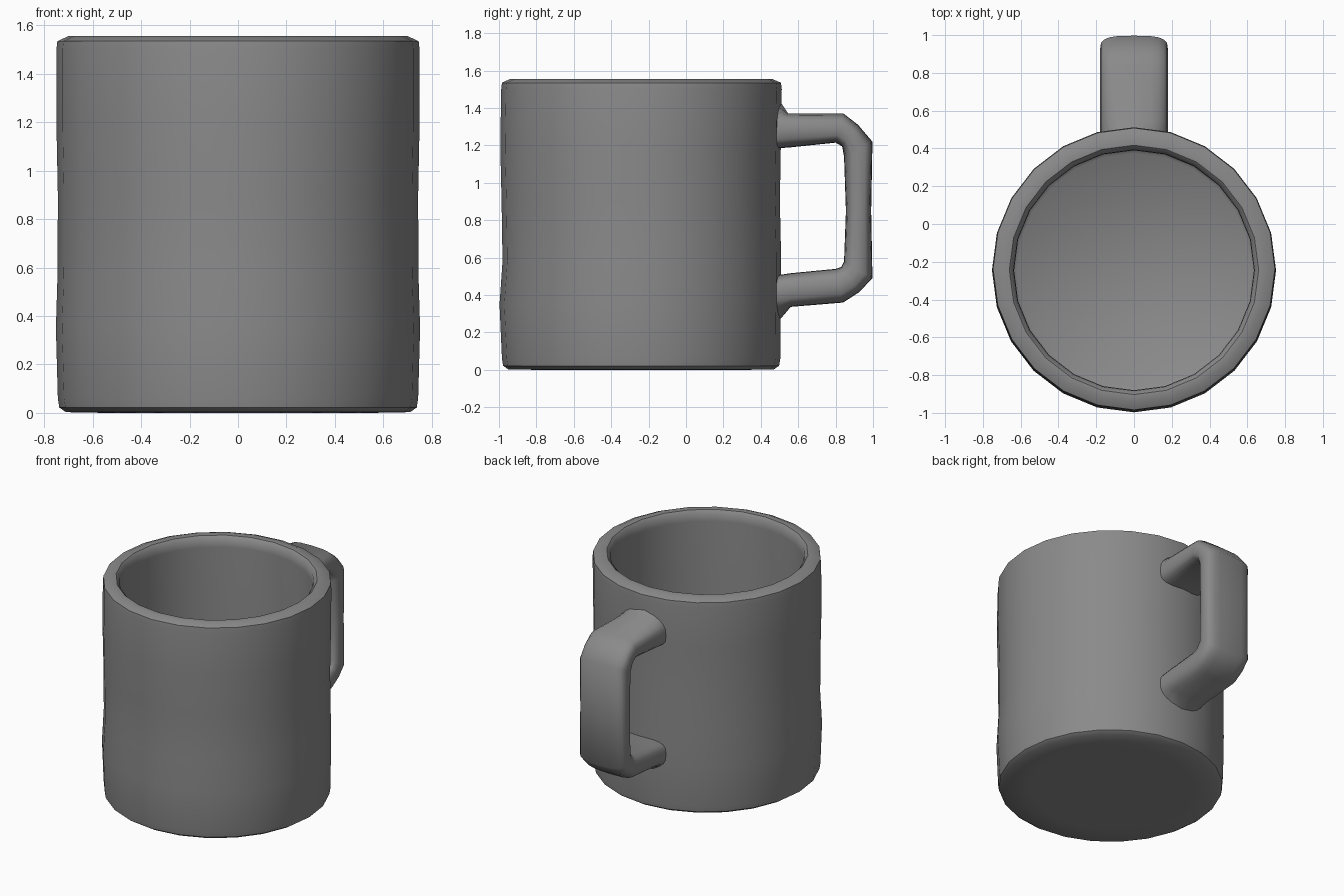
import bpy, bmesh, math

if "Cube" in bpy.data.objects:
    bpy.data.objects.remove(bpy.data.objects["Cube"])

clay = bpy.data.materials.new("grey_clay")
clay.diffuse_color = (0.255, 0.255, 0.255, 1)
clay.use_nodes = True
clay.node_tree.nodes["Principled BSDF"].inputs["Base Color"].default_value = clay.diffuse_color


def finish(name, bm, angle):
    bmesh.ops.recalc_face_normals(bm, faces=bm.faces)
    mesh = bpy.data.meshes.new(name)
    bm.to_mesh(mesh)
    bm.free()
    mesh.materials.append(clay)
    obj = bpy.data.objects.new(name, mesh)
    bpy.context.collection.objects.link(obj)
    bpy.ops.object.select_all(action='DESELECT')
    obj.select_set(True)
    bpy.context.view_layer.objects.active = obj
    bpy.ops.object.shade_smooth_by_angle(angle=math.radians(angle))
    return obj


def bridge(bm, rings):
    for a, b in zip(rings, rings[1:]):
        n = len(a)
        for i in range(n):
            j = (i + 1) % n
            bm.faces.new((a[i], a[j], b[j], b[i]))


# Cup: lathed wall (radius, height, centre y), softened base and rim, hollow inside
SIDES = 24
profile = [(0.55, 0.0, -0.24), (0.71, 0.003, -0.24), (0.738, 0.022, -0.24), (0.744, 0.06, -0.24),
           (0.752, 0.35, -0.245), (0.745, 0.58, -0.236), (0.744, 0.90, -0.242),
           (0.750, 1.20, -0.243), (0.750, 1.50, -0.238), (0.746, 1.535, -0.238),
           (0.70, 1.556, -0.24), (0.66, 1.554, -0.243), (0.638, 1.53, -0.245),
           (0.635, 1.48, -0.245), (0.638, 0.08, -0.245), (0.62, 0.065, -0.245)]
bm = bmesh.new()
rings = []
for r, z, cy in profile:
    rings.append([bm.verts.new((r * math.sin(math.tau * i / SIDES),
                                cy + r * math.cos(math.tau * i / SIDES), z))
                  for i in range(SIDES)])
bridge(bm, rings)
bm.faces.new(rings[0])
bm.faces.new(rings[-1])
finish("cup", bm, 42)

# Handle: rounded section swept between outer and inner edges (y, z),
# with a small central crest where it meets the cup
stations = [((0.44, 1.365), (0.44, 1.18), 0.11), ((0.495, 1.368), (0.495, 1.185), 0.08),
            ((0.545, 1.372), (0.56, 1.19), 0), ((0.84, 1.372), (0.80, 1.215), 0),
            ((0.92, 1.31), (0.835, 1.195), 0), ((0.997, 1.22), (0.845, 1.14), 0),
            ((0.99, 0.85), (0.855, 0.85), 0), ((0.997, 0.49), (0.845, 0.58), 0),
            ((0.925, 0.415), (0.83, 0.55), 0), ((0.84, 0.36), (0.80, 0.54), 0),
            ((0.56, 0.337), (0.56, 0.517), 0), ((0.495, 0.33), (0.495, 0.507), -0.07),
            ((0.44, 0.33), (0.44, 0.50), -0.10)]
HALF_WIDTH, SECTION = 0.18, 20
bm = bmesh.new()
rings = []
for (oy, oz), (iy, iz), crest in stations:
    ring = []
    for i in range(SECTION):
        a = math.tau * i / SECTION
        c, s = round(math.cos(a), 6), round(math.sin(a), 6)
        x = HALF_WIDTH * math.copysign(abs(c) ** 0.6, c)
        t = 0.5 + 0.5 * math.copysign(abs(s) ** 0.6, s)
        lift = crest * (1 - abs(x) / HALF_WIDTH) if s > 0 else 0
        ring.append(bm.verts.new((x, iy + (oy - iy) * t, iz + (oz - iz) * t + lift)))
    rings.append(ring)
bridge(bm, rings)
bm.faces.new(rings[0])
bm.faces.new(rings[-1])
finish("handle", bm, 60)
